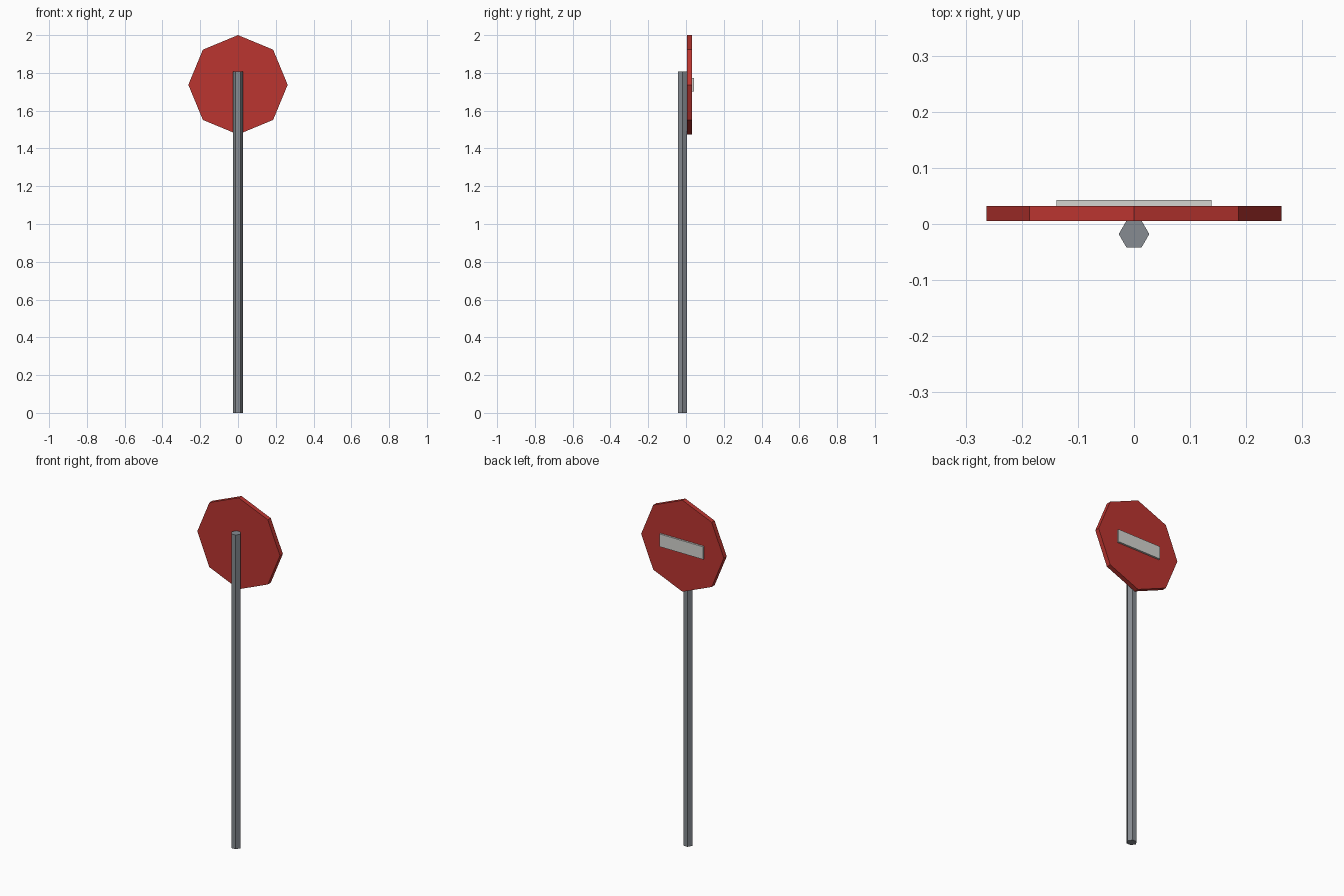
import bpy, math
from mathutils import Matrix

if "Cube" in bpy.data.objects:
    bpy.data.objects.remove(bpy.data.objects["Cube"])

SIGN_Z = 1.737   # height of the sign centre


def material(name, rgb):
    m = bpy.data.materials.new(name)
    m.diffuse_color = (*rgb, 1.0)
    m.use_nodes = True
    m.node_tree.nodes["Principled BSDF"].inputs["Base Color"].default_value = m.diffuse_color
    return m


red = material("sign_red", (0.50, 0.036, 0.030))
grey = material("pole_grey", (0.24, 0.26, 0.285))
white = material("bar_white", (0.66, 0.66, 0.63))


def finish(name, mat, transform=None):
    ob = bpy.context.object
    ob.name = ob.data.name = name
    if transform:
        ob.data.transform(transform)
    ob.data.materials.append(mat)
    return ob


# Hexagonal pole, flat sides towards front and back
bpy.ops.mesh.primitive_cylinder_add(vertices=6, radius=0.0272, depth=1.807,
                                    location=(0, -0.018, 1.807 / 2))
finish("pole", grey, Matrix.Rotation(math.radians(30), 4, 'Z'))

# Octagonal sign plate standing on a corner
bpy.ops.mesh.primitive_cylinder_add(vertices=8, radius=0.263, depth=0.0265,
                                    location=(0, 0.0188, SIGN_Z))
finish("sign_plate", red, Matrix.Rotation(math.radians(90), 4, 'X'))

# Pale horizontal bar on the back-facing side of the plate
bpy.ops.mesh.primitive_cube_add(size=1, location=(0, 0.0372, SIGN_Z))
finish("sign_bar", white, Matrix.Diagonal((0.277, 0.0112, 0.073, 1)))
